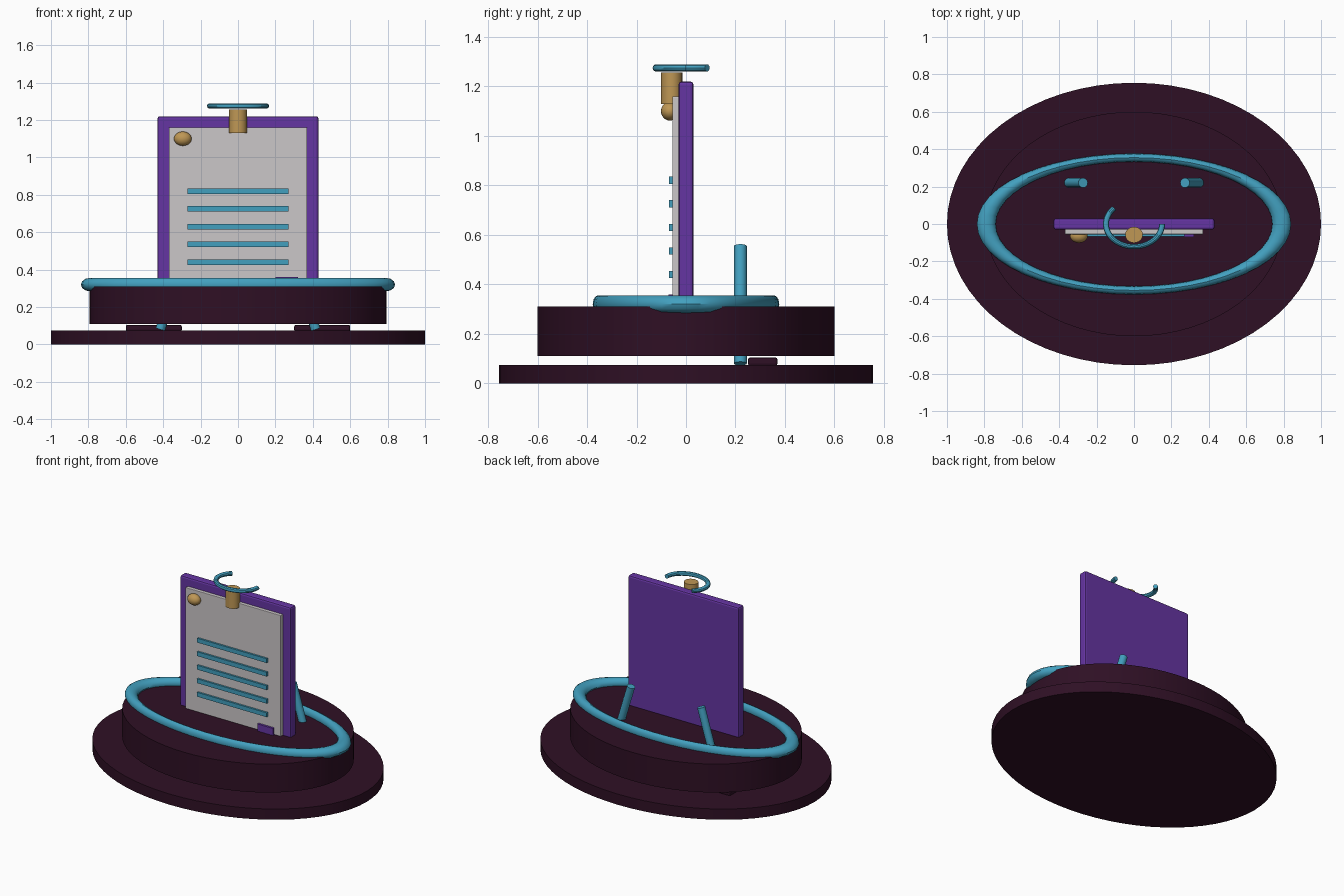
import bpy
import bmesh
from math import cos, sin, pi, radians
from mathutils import Matrix, Vector

cube = bpy.data.objects.get("Cube")
if cube:
    bpy.data.objects.remove(cube, do_unlink=True)


def material(name, rgb):
    m = bpy.data.materials.new(name)
    m.use_nodes = True
    colour = (*rgb, 1)
    m.diffuse_color = colour
    m.node_tree.nodes["Principled BSDF"].inputs["Base Color"].default_value = colour
    return m


DARK = material("dark plum", (0.028, 0.005, 0.018))
PURPLE = material("purple", (0.13, 0.035, 0.36))
TEAL = material("teal", (0.055, 0.35, 0.52))
GOLD = material("gold", (0.52, 0.31, 0.09))
PAPER = material("paper grey", (0.6, 0.57, 0.58))


def finish(name, bm, mat, smooth=True, bevel=0):
    bmesh.ops.recalc_face_normals(bm, faces=bm.faces[:])
    mesh = bpy.data.meshes.new(name)
    bm.to_mesh(mesh)
    bm.free()
    mesh.materials.append(mat)
    ob = bpy.data.objects.new(name, mesh)
    bpy.context.collection.objects.link(ob)
    if bevel:
        mod = ob.modifiers.new("bevel", 'BEVEL')
        mod.width = bevel
        mod.segments = 2
    if smooth:
        bpy.ops.object.select_all(action='DESELECT')
        ob.select_set(True)
        bpy.context.view_layer.objects.active = ob
        bpy.ops.object.shade_smooth_by_angle(angle=radians(35))
    return ob


def box(name, x, y, z, mat, bevel=0):
    """Box given by its (low, high) range on each axis."""
    ranges = (x, y, z)
    centre = [(a + b) / 2 for a, b in ranges]
    size = [b - a for a, b in ranges]
    bm = bmesh.new()
    bmesh.ops.create_cube(bm, size=1, matrix=Matrix.LocRotScale(centre, None, size))
    return finish(name, bm, mat, False, bevel)


def drum(name, centre, rx, ry, z, mat, sides=64):
    """Upright elliptical cylinder between two heights."""
    bm = bmesh.new()
    place = Matrix.LocRotScale((*centre, sum(z) / 2), None, (rx, ry, z[1] - z[0]))
    bmesh.ops.create_cone(bm, cap_ends=True, segments=sides, radius1=1, radius2=1,
                          depth=1, matrix=place)
    return finish(name, bm, mat)


def rod(name, start, end, radius, mat):
    start, end = Vector(start), Vector(end)
    axis = end - start
    bm = bmesh.new()
    place = Matrix.Translation((start + end) / 2) @ axis.to_track_quat('Z', 'Y').to_matrix().to_4x4()
    bmesh.ops.create_cone(bm, cap_ends=True, segments=20, radius1=radius, radius2=radius,
                          depth=axis.length, matrix=place)
    return finish(name, bm, mat)


def ring(name, centre, radii, tube, mat, start=0, sweep=360, steps=48, sides=12):
    """Elliptical ring or arc; tube holds the half thickness along x, y and z."""
    closed = sweep == 360
    bm = bmesh.new()
    loops = []
    for i in range(steps if closed else steps + 1):
        a = radians(start + sweep * i / steps)
        loop = []
        for j in range(sides):
            t = 2 * pi * j / sides
            loop.append(bm.verts.new((centre[0] + cos(a) * (radii[0] + tube[0] * cos(t)),
                                      centre[1] + sin(a) * (radii[1] + tube[1] * cos(t)),
                                      centre[2] + tube[2] * sin(t))))
        loops.append(loop)
    pairs = list(zip(loops, loops[1:]))
    if closed:
        pairs.append((loops[-1], loops[0]))
    else:
        bm.faces.new(loops[0])
        bm.faces.new(loops[-1])
    for p, q in pairs:
        for j in range(sides):
            k = (j + 1) % sides
            bm.faces.new((p[j], p[k], q[k], q[j]))
    return finish(name, bm, mat)


# Stepped oval stand with a rim ring
drum("lower_base", (0, 0), 1, 0.755, (0, 0.075), DARK)
drum("upper_base", (0, 0), 0.795, 0.6, (0.11, 0.31), DARK)
ring("rim_ring", (0, 0, 0.32), (0.79, 0.355), (0.05, 0.022, 0.036), TEAL)

# Board, sheet and the small tab at its lower corner
box("board", (-0.43, 0.43), (-0.03, 0.03), (0.3, 1.22), PURPLE, 0.012)
box("sheet", (-0.37, 0.37), (-0.055, -0.028), (0.31, 1.16), PAPER, 0.004)
box("corner_tab", (0.2, 0.32), (-0.07, -0.053), (0.305, 0.36), PURPLE)

# Ruled lines on the sheet
for i in range(5):
    z = 0.82 - i * 0.095
    box(f"line_{i + 1}", (-0.27, 0.27), (-0.068, -0.053), (z - 0.015, z + 0.015), TEAL)

# Pin, clip post and open hook on top
bm = bmesh.new()
bmesh.ops.create_uvsphere(bm, u_segments=24, v_segments=14, radius=1,
                          matrix=Matrix.LocRotScale((-0.295, -0.065, 1.1), None, (0.047, 0.036, 0.038)))
finish("pin", bm, GOLD)
drum("clip_post", (0, -0.058), 0.047, 0.043, (1.13, 1.256), GOLD, 24)
ring("hook", (0, 0, 1.275), (0.15, 0.121), (0.016, 0.014, 0.015), TEAL, 135, 225, 32, 10)

# Leaning back struts and their foot pads
for side, s in (("left", 1), ("right", -1)):
    rod(f"{side}_strut", (s * 0.415, 0.22, 0.08), (s * 0.272, 0.22, 0.555), 0.026, TEAL)
    box(f"{side}_foot_pad", sorted((s * 0.3, s * 0.6)), (0.25, 0.37), (0.07, 0.105), DARK, 0.01)
